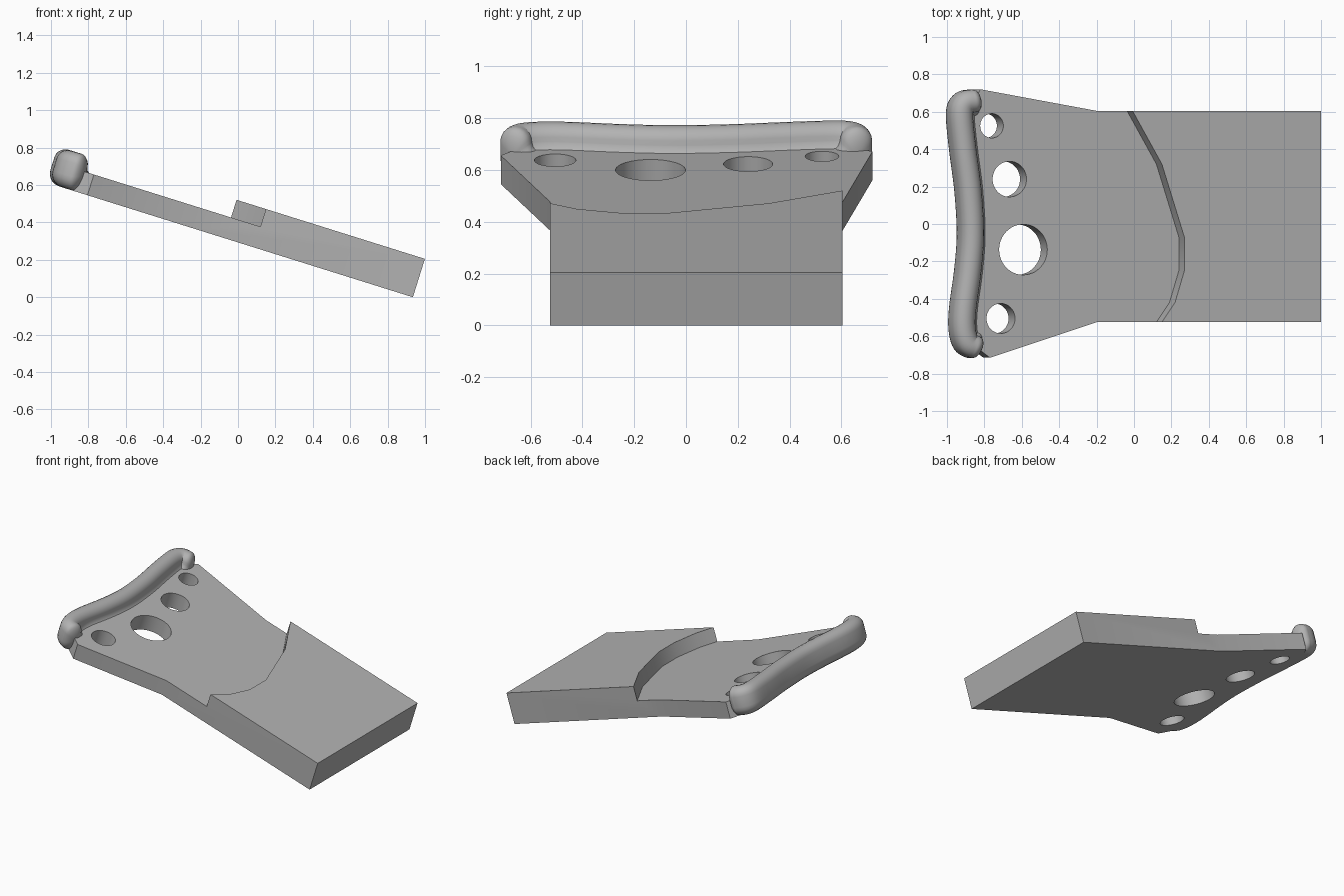
import bpy, bmesh, math
from mathutils import Vector

if "Cube" in bpy.data.objects:
    bpy.data.objects.remove(bpy.data.objects["Cube"])

TILT = math.radians(17.4)
THIN, THICK = 0.116, 0.215      # plate and raised block thickness

grey = bpy.data.materials.new("plain grey")
grey.use_nodes = True
grey.diffuse_color = (0.45, 0.45, 0.45, 1)
grey.node_tree.nodes["Principled BSDF"].inputs["Base Color"].default_value = grey.diffuse_color


def flat(points):
    """Plan positions on the thin plate's top, moved into the tilted frame."""
    return [((x - 0.97) / math.cos(TILT), y) for x, y in points]


def add_object(name, bm):
    bmesh.ops.recalc_face_normals(bm, faces=bm.faces)
    mesh = bpy.data.meshes.new(name)
    bm.to_mesh(mesh)
    bm.free()
    mesh.materials.append(grey)
    obj = bpy.data.objects.new(name, mesh)
    bpy.context.collection.objects.link(obj)
    obj.location.x = 0.935
    obj.rotation_euler.y = TILT
    return obj


def prism(bm, outline, low, high):
    face = bm.faces.new([bm.verts.new((x, y, low)) for x, y in outline])
    moved = bmesh.ops.extrude_face_region(bm, geom=[face])["geom"]
    bmesh.ops.translate(bm, vec=(0, 0, high - low),
                        verts=[v for v in moved if isinstance(v, bmesh.types.BMVert)])


def smooth_path(points, steps=6):
    """Catmull-Rom curve through the points."""
    p = [Vector(q) for q in points]
    p = [2 * p[0] - p[1]] + p + [2 * p[-1] - p[-2]]
    out = []
    for a, b, c, d in zip(p, p[1:], p[2:], p[3:]):
        for i in range(steps):
            t = i / steps
            out.append(0.5 * (2 * b + (c - a) * t + (2 * a - 5 * b + 4 * c - d) * t ** 2
                              + (3 * b - a - 3 * c + d) * t ** 3))
    return out + [p[-2]]


def activate(obj):
    bpy.ops.object.select_all(action="DESELECT")
    obj.select_set(True)
    bpy.context.view_layer.objects.active = obj


def cut(obj, cutter):
    mod = obj.modifiers.new("cut", "BOOLEAN")
    mod.operation, mod.solver, mod.object = "DIFFERENCE", "EXACT", cutter
    bpy.context.view_layer.update()
    activate(obj)
    bpy.ops.object.modifier_apply(modifier=mod.name)
    bpy.data.objects.remove(cutter)


# Wavy line of the lip, hooked at both ends
lip_line = smooth_path(flat([(-0.862, 0.65), (-0.905, 0.638), (-0.922, 0.58), (-0.905, 0.4),
                             (-0.877, 0.18), (-0.864, -0.05), (-0.878, -0.25), (-0.905, -0.45),
                             (-0.908, -0.56), (-0.89, -0.63), (-0.855, -0.65)]))

# Plate and block in one body
bm = bmesh.new()
front_part = flat([(-0.77, -0.715), (-0.2, -0.525)]) + [(0, -0.525), (0, 0.605)]
back_part = flat([(-0.2, 0.605), (-0.82, 0.72)])
prism(bm, front_part + back_part + [tuple(p) for p in lip_line], 0, THICK)
body = add_object("plate_with_block", bm)

# Recess that leaves the curved step
bm = bmesh.new()
step = flat([(-0.08, 0.67), (-0.037, 0.605), (0.12, 0.32), (0.24, -0.07),
             (0.24, -0.25), (0.19, -0.42), (0.12, -0.525), (0.08, -0.59)])
prism(bm, step + [(-3, -1), (-3, 1)], THIN, 0.5)
cut(body, add_object("recess_cutter", bm))

# Four round holes
bm = bmesh.new()
for x, y, r in [(-0.76, 0.525, 0.065), (-0.665, 0.24, 0.095),
                (-0.592, -0.137, 0.135), (-0.712, -0.505, 0.08)]:
    cx, cy = flat([(x, y)])[0]
    prism(bm, [(cx + r * math.cos(i * math.tau / 48), cy + r * math.sin(i * math.tau / 48))
               for i in range(48)], -0.2, 0.4)
cut(body, add_object("hole_cutter", bm))

# Lip section: rounded bottom and top, with a foot flaring onto the plate
section = [(0.07 * math.cos(t), 0.07 + 0.07 * math.sin(t))
           for t in [math.pi + i * math.pi / 10 for i in range(11)]]
section += [(0.072, 0.116), (0.06, 0.126), (0.055, 0.14)]
section += [(-0.008 + 0.062 * math.cos(t), 0.142 + 0.06 * math.sin(t))
            for t in [i * math.pi / 10 for i in range(11)]]

# Stations along the lip, with shrinking ones for the round ends
tangents = [(lip_line[min(i + 1, len(lip_line) - 1)] - lip_line[max(i - 1, 0)]).normalized()
            for i in range(len(lip_line))]
stations = [(p, t, 1.0) for p, t in zip(lip_line, tangents)]
for i in range(1, 7):
    a = i * math.pi / 2 / 6.2
    reach, size = 0.045 * math.sin(a), math.cos(a)
    stations.insert(0, (lip_line[0] - tangents[0] * reach, tangents[0], size))
    stations.append((lip_line[-1] + tangents[-1] * reach, tangents[-1], size))

bm = bmesh.new()
rings = []
for p, t, size in stations:
    inward = Vector((-t.y, t.x))
    ring = []
    for across, up in section:
        q = p + inward * across * size
        ring.append(bm.verts.new((q.x, q.y, 0.1 + (up - 0.1) * size)))
    rings.append(ring)
for r0, r1 in zip(rings, rings[1:]):
    for i in range(len(section)):
        j = (i + 1) % len(section)
        bm.faces.new((r0[i], r0[j], r1[j], r1[i]))
bm.faces.new(rings[0])
bm.faces.new(rings[-1])
lip = add_object("raised_lip", bm)

for obj, angle in ((body, 20), (lip, 50)):
    activate(obj)
    bpy.ops.object.shade_smooth_by_angle(angle=math.radians(angle))
